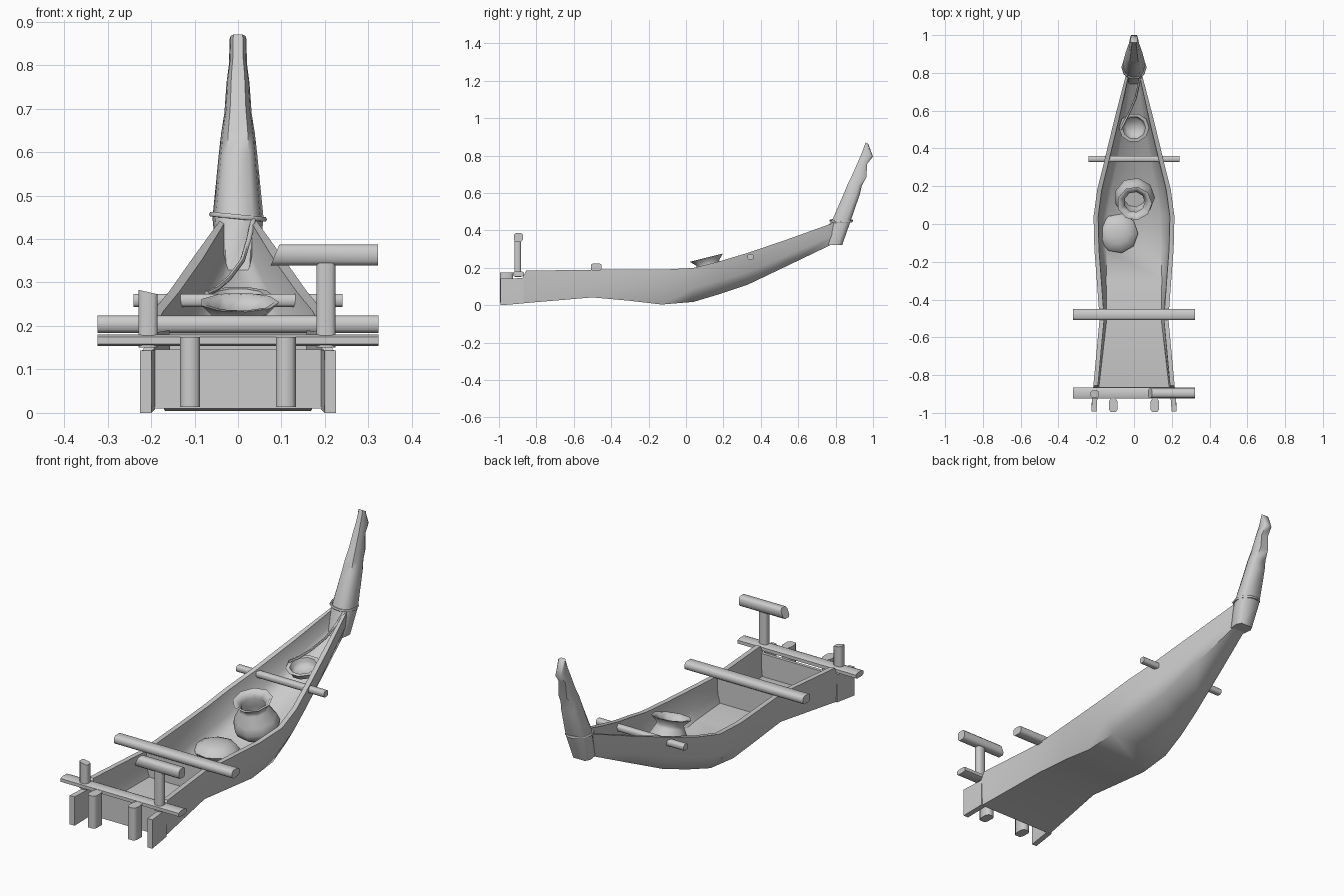
import bpy, bmesh, math
from mathutils import Vector, Matrix

cube = bpy.data.objects.get("Cube")
if cube:
    bpy.data.objects.remove(cube, do_unlink=True)

grey = bpy.data.materials.new("plain_grey")
grey.use_nodes = True
colour = (0.6, 0.6, 0.6, 1)
grey.diffuse_color = colour
grey.node_tree.nodes["Principled BSDF"].inputs["Base Color"].default_value = colour


def finish(obj, angle):
    bpy.ops.object.select_all(action='DESELECT')
    obj.select_set(True)
    bpy.context.view_layer.objects.active = obj
    bpy.ops.object.shade_smooth_by_angle(angle=math.radians(angle))
    return obj


def loft(name, rings, angle=60):
    """Skin a list of equal closed rings and cap both ends."""
    bm = bmesh.new()
    rows = [[bm.verts.new(p) for p in ring] for ring in rings]
    n = len(rows[0])
    for a, b in zip(rows, rows[1:]):
        for i in range(n):
            j = (i + 1) % n
            bm.faces.new((a[i], a[j], b[j], b[i]))
    caps = [bm.faces.new(rows[0]), bm.faces.new(rows[-1])]
    bmesh.ops.triangulate(bm, faces=caps)
    bmesh.ops.recalc_face_normals(bm, faces=bm.faces)
    mesh = bpy.data.meshes.new(name)
    bm.to_mesh(mesh)
    bm.free()
    mesh.materials.append(grey)
    obj = bpy.data.objects.new(name, mesh)
    bpy.context.collection.objects.link(obj)
    return finish(obj, angle)


def beam(name, start, end, ru, rv, slant=0):
    """Square timber with worn corners; slant skews the starting end."""
    start, end = Vector(start), Vector(end)
    axis = (end - start).normalized()
    u = Vector((0, 1, 0))
    v = axis.cross(u)
    corner = [(1, 0.6), (0.6, 1)]
    shape = corner + [(-a, b) for a, b in reversed(corner)]
    shape += [(-a, -b) for a, b in shape]
    rings = [[c + u * ru * a + v * rv * b + axis * k * b for a, b in shape]
             for c, k in ((start, slant), (end, 0))]
    return loft(name, rings)


def lathe(name, profile, sides, place):
    """Spin (radius, height) points round a local z axis."""
    rings = []
    for r, z in profile:
        rings.append([place @ Vector((r * math.cos(2 * math.pi * i / sides),
                                      r * math.sin(2 * math.pi * i / sides), z))
                      for i in range(sides)])
    return loft(name, rings)


def rope(name, points, closed=False):
    curve = bpy.data.curves.new(name, 'CURVE')
    curve.dimensions = '3D'
    curve.bevel_depth = 0.006
    curve.bevel_resolution = 1
    curve.use_fill_caps = True
    spline = curve.splines.new('POLY')
    spline.points.add(len(points) - 1)
    for p, co in zip(spline.points, points):
        p.co = (*co, 1)
    spline.use_cyclic_u = closed
    curve.materials.append(grey)
    obj = bpy.data.objects.new(name, curve)
    bpy.context.collection.objects.link(obj)
    bpy.ops.object.select_all(action='DESELECT')
    obj.select_set(True)
    bpy.context.view_layer.objects.active = obj
    bpy.ops.object.convert(target='MESH')
    return finish(bpy.context.view_layer.objects.active, 60)


# Hull: y, half width, rim height, keel height, bottom width share
stations = [
    (-0.875, 0.217, 0.145, 0.01, 0.97),
    (-0.855, 0.215, 0.185, 0.012, 0.97),
    (-0.5, 0.182, 0.19, 0.042, 0.92),
    (-0.3, 0.197, 0.19, 0.024, 0.87),
    (-0.13, 0.21, 0.19, 0.004, 0.8),
    (0.04, 0.214, 0.2, 0.018, 0.76),
    (0.18, 0.195, 0.235, 0.06, 0.73),
    (0.33, 0.158, 0.28, 0.11, 0.7),
    (0.55, 0.105, 0.355, 0.215, 0.7),
    (0.8, 0.04, 0.445, 0.335, 0.7),
]
rings = []
for y, w, top, keel, share in stations:
    t = min(0.024, w * 0.35)
    mid = keel + 0.4 * (top - keel)
    bottom = w * share
    chine = w * (0.25 * share + 0.75)
    half = [(bottom, y, keel), (chine, y, mid), (w, y, top),
            (w - t, y, top), (chine - t, y, mid), (bottom - t, y, keel + 0.022)]
    rings.append(half + [(-px, py, pz) for px, py, pz in reversed(half)])
loft("hull", rings)

# Side walls running on past the transom, with hollowed ends
for side, s in (("left", 1), ("right", -1)):
    rings = []
    for y, w, top, keel, notch in ((-0.992, 0.226, 0.143, 0, 0.022), (-0.87, 0.217, 0.145, 0.01, 0)):
        heights = [keel, (keel + top) / 2, top]
        outer = [(s * w, y + notch * (i == 1), z) for i, z in enumerate(heights)]
        inner = [(s * (w - 0.027), y + notch * (i == 1), z) for i, z in enumerate(heights)]
        rings.append(outer + inner[::-1])
    loft(side + "_stern_wall", rings, 40)

# Transom and bulkhead across the hull
for name, y, w, low, high in (("transom", -0.87, 0.198, 0.02, 0.146),
                              ("bulkhead", -0.48, 0.166, 0.05, 0.186)):
    loft(name, [[(-w * 0.97, py, low), (w * 0.97, py, low), (w, py, high), (-w, py, high)]
                for py in (y - 0.008, y + 0.008)], 40)

# Prow: front y, front z, back y, back z, half width
prow = [
    (0.738, 0.322, 0.835, 0.322, 0.043),
    (0.775, 0.44, 0.88, 0.45, 0.056),
    (0.845, 0.6, 0.93, 0.595, 0.042),
    (0.865, 0.65, 0.94, 0.64, 0.037),
    (0.89, 0.7, 0.965, 0.685, 0.03),
    (0.925, 0.78, 0.968, 0.755, 0.025),
    (0.94, 0.815, 1.0, 0.795, 0.02),
    (0.96, 0.87, 0.975, 0.862, 0.018),
]
rings = []
for fy, fz, by, bz, w in prow:
    front, back = Vector((0, fy, fz)), Vector((0, by, bz))
    shape = [(0.6, 0), (0.92, 0.3), (1.05, 0.75), (0.75, 1)]
    half = [front.lerp(back, k) + Vector((w * s, 0, 0)) for s, k in shape]
    rings.append(half + [Vector((-p.x, p.y, p.z)) for p in reversed(half)])
loft("prow", rings)

# Lashing round the prow and its loose end
rope("prow_lashing", [(0.061 * math.cos(a), 0.83 + 0.06 * math.sin(a),
                       0.451 - 0.006 * math.cos(a))
                      for a in (2 * math.pi * i / 10 for i in range(10))], True)
rope("loose_rope", [(0.035, 0.785, 0.445), (0.025, 0.74, 0.4), (0.01, 0.67, 0.35),
                    (-0.02, 0.6, 0.31), (-0.05, 0.54, 0.285), (-0.072, 0.5, 0.275)])

# Cross timbers
beam("stern_crossbar", (-0.323, -0.895, 0.167), (0.323, -0.895, 0.167), 0.03, 0.0135)
beam("middle_crossbar", (-0.323, -0.48, 0.204), (0.323, -0.48, 0.204), 0.029, 0.02)
beam("bow_crossbar", (-0.24, 0.345, 0.259), (0.24, 0.345, 0.259), 0.016, 0.015)

# Stern posts and rest
for side, x in (("left", 0.11), ("right", -0.11)):
    beam(side + "_stern_post", (x, -0.96, 0.014), (x, -0.96, 0.174), 0.035, 0.023)
beam("tall_post", (0.202, -0.9, 0.15), (0.202, -0.9, 0.345), 0.018, 0.022)
beam("rest_bar", (0.085, -0.896, 0.363), (0.322, -0.896, 0.363), 0.024, 0.024, 0.01)
beam("short_post", (-0.207, -0.9, 0.278), (-0.207, -0.9, 0.15), 0.018, 0.022, 0.005)

# Pots, two of them leaning toward the stern
lean = Matrix.Translation((0.003, 0.155, 0.07)) @ Matrix.Rotation(math.radians(14), 4, 'X')
lathe("tall_jar", [(0.065, 0), (0.1, 0.03), (0.108, 0.06), (0.097, 0.095), (0.068, 0.145),
                   (0.063, 0.16), (0.092, 0.19), (0.08, 0.19), (0.055, 0.16),
                   (0.08, 0.1), (0.06, 0.03)], 9, lean)
tilt = Matrix.Translation((0, 0.52, 0.23)) @ Matrix.Rotation(math.radians(14), 4, 'X')
lathe("small_pot", [(0.045, 0), (0.063, 0.012), (0.063, 0.025), (0.08, 0.042),
                    (0.062, 0.042), (0.055, 0.025), (0.045, 0.01)], 10, tilt)
lathe("upturned_bowl", [(0.085, 0), (0.105, 0.025), (0.09, 0.045), (0.055, 0.06), (0.02, 0.065)],
      9, Matrix.Translation((-0.083, -0.05, 0.025)))
